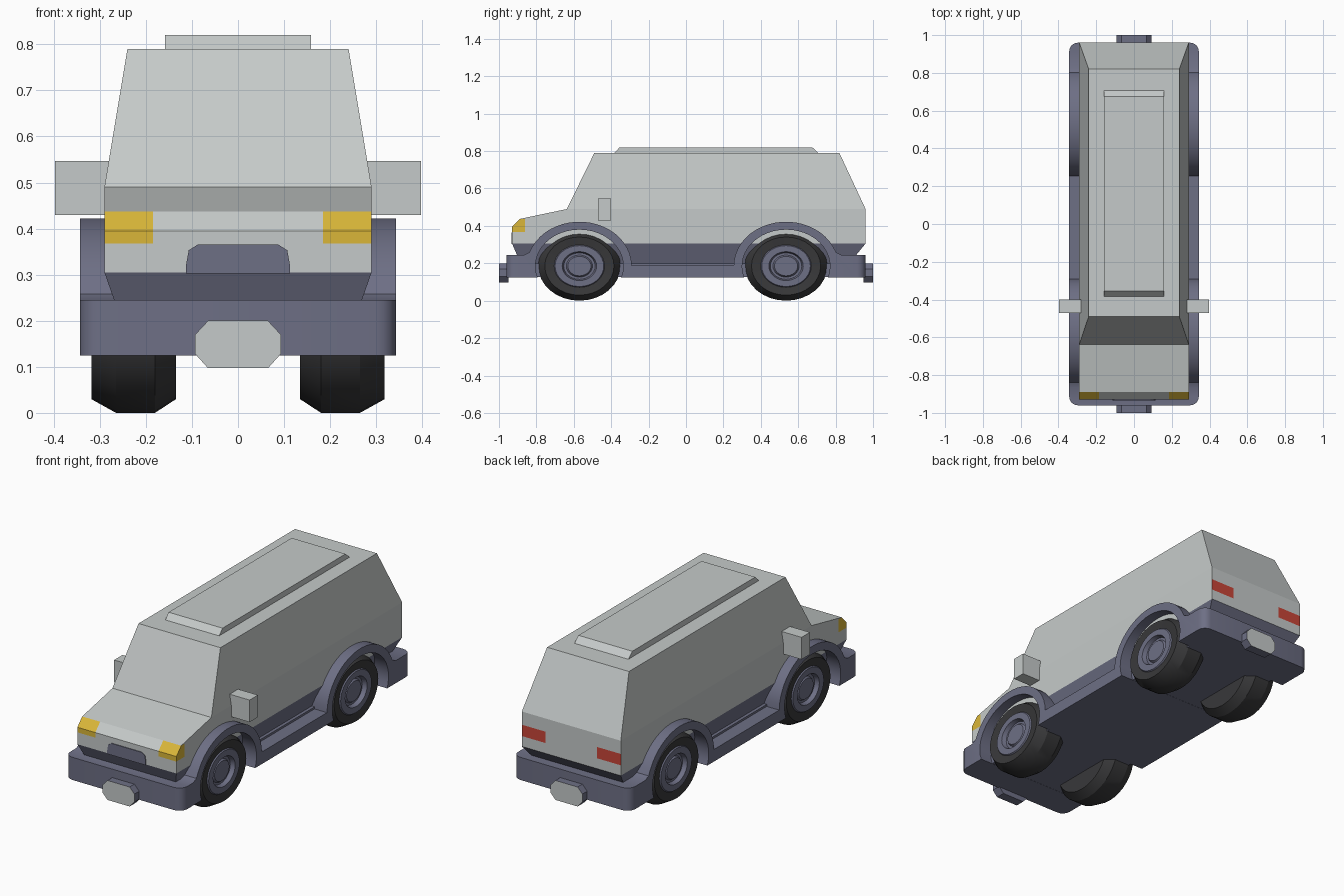
import bpy, bmesh, math
from mathutils import Vector

if "Cube" in bpy.data.objects:
    bpy.data.objects.remove(bpy.data.objects["Cube"])


def material(name, r, g, b):
    m = bpy.data.materials.new(name)
    m.diffuse_color = (r, g, b, 1)
    m.use_nodes = True
    m.node_tree.nodes["Principled BSDF"].inputs["Base Color"].default_value = m.diffuse_color
    return m


GREY = material("light grey paint", 0.56, 0.59, 0.585)
SLATE = material("slate plastic", 0.155, 0.16, 0.235)
RUBBER = material("black rubber", 0.04, 0.04, 0.042)
YELLOW = material("yellow lamp", 0.70, 0.47, 0.04)
RED = material("red lamp", 0.58, 0.06, 0.04)


def finish(name, bm, mats, rule=None, smooth=None):
    bmesh.ops.recalc_face_normals(bm, faces=bm.faces[:])
    bm.normal_update()
    if rule:
        for f in bm.faces:
            f.material_index = rule(f.calc_center_median(), f.normal)
    me = bpy.data.meshes.new(name)
    bm.to_mesh(me)
    bm.free()
    for m in mats:
        me.materials.append(m)
    ob = bpy.data.objects.new(name, me)
    bpy.context.collection.objects.link(ob)
    if smooth:
        bpy.ops.object.select_all(action='DESELECT')
        ob.select_set(True)
        bpy.context.view_layer.objects.active = ob
        bpy.ops.object.shade_smooth_by_angle(angle=math.radians(smooth))
    return ob


def prism(points, vec):
    """Solid from a flat outline swept along vec."""
    bm = bmesh.new()
    f = bm.faces.new([bm.verts.new(p) for p in points])
    res = bmesh.ops.extrude_face_region(bm, geom=[f])
    bmesh.ops.translate(bm, vec=vec, verts=[v for v in res["geom"] if isinstance(v, bmesh.types.BMVert)])
    if not f.is_valid or len(f.edges[0].link_faces) < 2:
        bm.faces.new([v for v in bm.verts[:len(points)]])
    return bm


def side_prism(profile, w):
    return prism([(-w, y, z) for y, z in profile], (2 * w, 0, 0))


def box(name, x0, x1, y0, y1, z0, z1, mat):
    return finish(name, prism([(x0, y0, z0), (x1, y0, z0), (x1, y1, z0), (x0, y1, z0)],
                              (0, 0, z1 - z0)), [mat])


def arc(cy, cz, ry, rz, a0, a1, n):
    return [(cy + ry * math.cos(math.radians(a0 + (a1 - a0) * i / n)),
             cz + rz * math.sin(math.radians(a0 + (a1 - a0) * i / n))) for i in range(n + 1)]


FRONT, REAR, AXLE = -0.57, 0.535, 0.185

# Body shell: side profile, cut at the belt, skirt and lamp lines
body = side_prism([(-0.88, 0.19), (-0.93, 0.305), (-0.93, 0.395), (-0.89, 0.437), (-0.637, 0.49),
                   (-0.49, 0.79), (0.82, 0.79), (0.96, 0.49), (0.96, 0.305), (0.865, 0.19)], 0.29)


def cut(co, no):
    bmesh.ops.bisect_plane(body, geom=body.verts[:] + body.edges[:] + body.faces[:],
                           dist=1e-5, plane_co=co, plane_no=no)


for z in (0.49, 0.305):
    cut((0, 0, z), (0, 0, 1))
for v in body.verts:
    z = v.co.z
    w = 0.29 - max(0, z - 0.49) / 6 - max(0, 0.305 - z) * 0.35
    v.co.x = math.copysign(w, v.co.x)
for z in (0.36, 0.42, 0.368, 0.437):
    cut((0, 0, z), (0, 0, 1))
for x in (0.15, 0.185):
    cut((x, 0, 0), (1, 0, 0))
    cut((-x, 0, 0), (1, 0, 0))
cut((0, -0.862, 0), (0, 1, 0))


def body_colour(c, n):
    if c.z < 0.304:
        return 1
    if c.y < -0.862 and abs(c.x) > 0.185 and 0.368 < c.z < 0.437 and (n.z < 0.85):
        return 2
    if c.y > 0.955 and abs(c.x) > 0.15 and 0.36 < c.z < 0.42:
        return 3
    return 0


finish("body_shell", body, [GREY, SLATE, YELLOW, RED], body_colour)

# Raised roof panel with sloped ends
finish("roof_panel", side_prism([(-0.385, 0.788), (-0.355, 0.82), (0.675, 0.82), (0.71, 0.788)], 0.158), [GREY])

# Bumpers, sills and wheel arches in one profile
prof = [(-0.96, 0.125), (-0.96, 0.245), (-0.865, 0.245), (-0.838, 0.258)]
prof += arc(FRONT, AXLE, 0.28, 0.237, 154, 1, 20)
prof += arc(REAR, AXLE, 0.28, 0.237, 179, 26, 20)
prof += [(0.803, 0.258), (0.83, 0.245), (0.96, 0.245), (0.96, 0.125)]
prof += arc(REAR, AXLE, 0.235, 0.195, -17.9, 197.9, 26)
prof += arc(FRONT, AXLE, 0.235, 0.195, -17.9, 197.9, 26)
chassis = side_prism(prof, 0.343)
corners = [e for e in chassis.edges
           if all(abs(v.co.y) > 0.955 for v in e.verts) and abs(e.verts[0].co.z - e.verts[1].co.z) > 0.05]
bmesh.ops.bevel(chassis, geom=corners, offset=0.045, segments=4, profile=0.5, affect='EDGES')
finish("bumpers_and_arches", chassis, [SLATE], smooth=30)
box("floor", -0.27, 0.27, -0.87, 0.86, 0.126, 0.2, SLATE)

# Grille plate on the nose
finish("grille", prism([(x, -0.934, z) for x, z in
                        ((-0.113, 0.303), (0.113, 0.303), (0.113, 0.32), (0.107, 0.353), (0.088, 0.365),
                         (-0.088, 0.365), (-0.107, 0.353), (-0.113, 0.32))], (0, 0.006, 0)), [SLATE])

# Plate blocks on both bumpers, with pale faces
for s, name in ((-1, "front_plate"), (1, "rear_plate")):
    pts = [(-0.065, 0.097), (0.065, 0.097), (0.093, 0.128), (0.093, 0.17),
           (0.065, 0.2), (-0.065, 0.2), (-0.093, 0.17), (-0.093, 0.128)]
    finish(name, prism([(x, s * 0.95, z) for x, z in pts], (0, s * 0.05, 0)),
           [SLATE, GREY], lambda c, n: int(abs(c.y) > 0.99))

# Door mirrors
for s, name in ((-1, "left_mirror"), (1, "right_mirror")):
    a, b = sorted((s * 0.27, s * 0.397))
    box(name, a, b, -0.47, -0.40, 0.43, 0.547, GREY)

# Wheels: lathed section, slightly squashed in height
SECTION = [(0.135, 0.0), (0.135, 0.185), (0.18, 0.22), (0.265, 0.22), (0.318, 0.185), (0.312, 0.135),
           (0.318, 0.13), (0.318, 0.092), (0.295, 0.084), (0.295, 0.07), (0.305, 0.062), (0.305, 0.0)]
for y, end in ((FRONT, "front"), (REAR, "rear")):
    for s, side in ((-1, "left"), (1, "right")):
        bm = bmesh.new()
        vs = [bm.verts.new((x, 0, r)) for x, r in SECTION]
        es = [bm.edges.new(p) for p in zip(vs, vs[1:])]
        bmesh.ops.spin(bm, geom=vs + es, cent=(0, 0, 0), axis=(1, 0, 0), angle=2 * math.pi, steps=32)
        bmesh.ops.remove_doubles(bm, verts=bm.verts[:], dist=1e-4)
        for f in bm.faces:
            c = f.calc_center_median()
            f.material_index = int(c.x > 0.28 and math.hypot(c.y, c.z) < 0.134)
        for v in bm.verts:
            v.co = Vector((s * v.co.x, v.co.y + y, v.co.z * 0.84 + AXLE))
        finish(f"{end}_{side}_wheel", bm, [RUBBER, SLATE], smooth=30)
